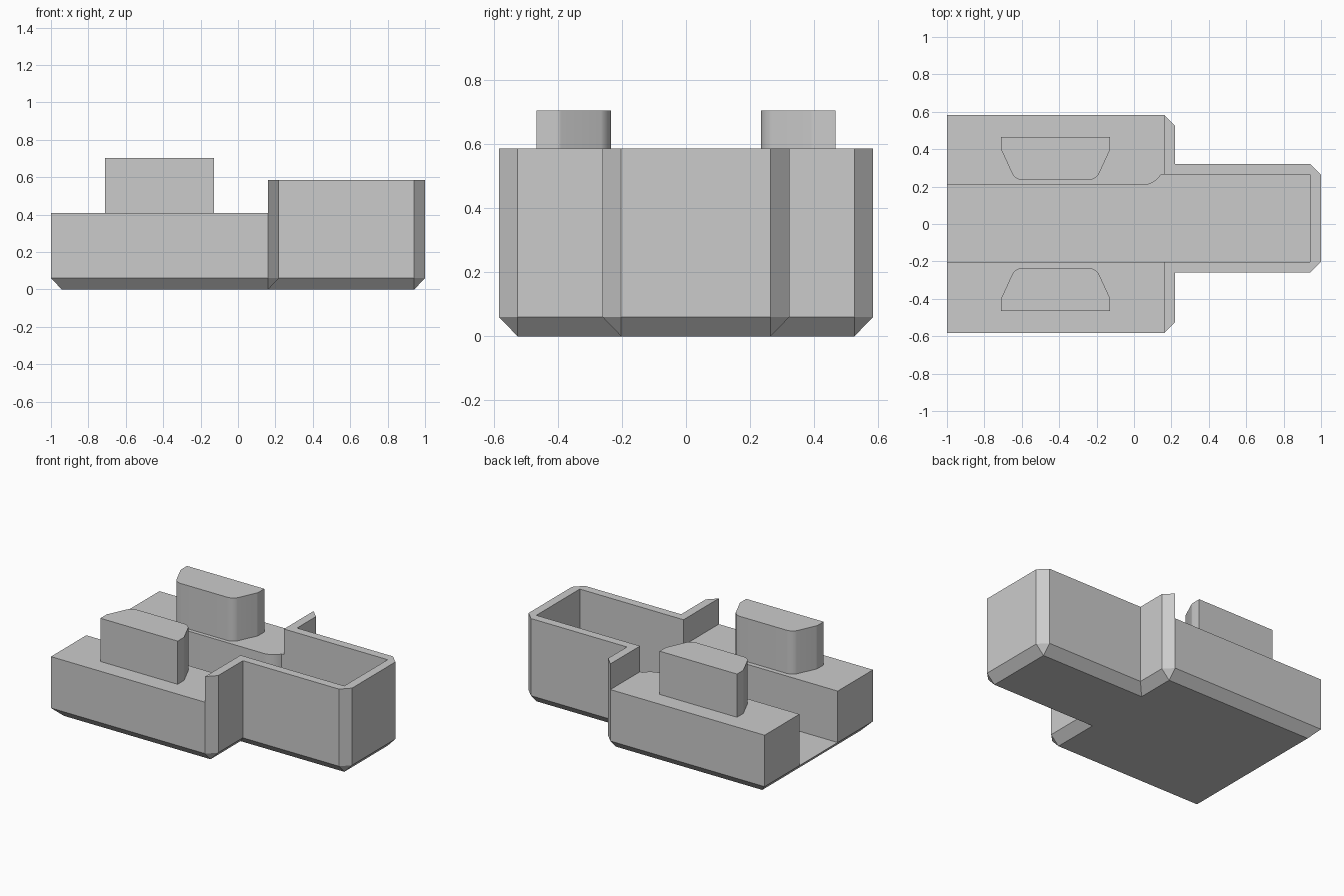
import bpy, bmesh, math

if "Cube" in bpy.data.objects:
    bpy.data.objects.remove(bpy.data.objects["Cube"])

FLOOR, DECK, RIM, PEG = 0.06, 0.41, 0.585, 0.704   # heights
C = 0.058                                          # chamfer and wall thickness

grey = bpy.data.materials.new("plain grey")
grey.use_nodes = True
grey.diffuse_color = (0.6, 0.6, 0.6, 1)
grey.node_tree.nodes["Principled BSDF"].inputs["Base Color"].default_value = (0.6, 0.6, 0.6, 1)


def loft(name, rings):
    """Solid from stacked rings of 3D points, capped at both ends."""
    bm = bmesh.new()
    loops = [[bm.verts.new(p) for p in ring] for ring in rings]
    n = len(rings[0])
    for low, high in zip(loops, loops[1:]):
        for i in range(n):
            j = (i + 1) % n
            bm.faces.new((low[i], low[j], high[j], high[i]))
    bm.faces.new(loops[0][::-1])
    bm.faces.new(loops[-1])
    bmesh.ops.remove_doubles(bm, verts=bm.verts, dist=0.0001)
    bmesh.ops.recalc_face_normals(bm, faces=bm.faces)
    mesh = bpy.data.meshes.new(name)
    bm.to_mesh(mesh)
    bm.free()
    mesh.materials.append(grey)
    obj = bpy.data.objects.new(name, mesh)
    bpy.context.collection.objects.link(obj)
    return obj


def prism(name, outline, z0, z1):
    return loft(name, [[(x, y, z) for x, y in outline] for z in (z0, z1)])


def arc(cx, cy, r, a0, a1, steps=8):
    angles = [math.radians(a0 + (a1 - a0) * i / steps) for i in range(steps + 1)]
    return [(cx + r * math.cos(a), cy + r * math.sin(a)) for a in angles]


# Stepped body: T-shaped outline, chamfered upright corners and underside
W, S, E = 0.583, 0.219, 1.0
Y0, Y1 = -0.26, 0.322
outer = [(-E, -W), (S - C, -W), (S, -W + C), (S, Y0), (E - C, Y0), (E, Y0 + C),
         (E, Y1 - C), (E - C, Y1), (S, Y1), (S, W - C), (S - C, W), (-E, W)]
shoulder, nose = S - C, E - C
half = [(-nose, -W + C), (shoulder, -W + C), (shoulder, -W + C), (shoulder, Y0 + C),
        (nose, Y0 + C), (nose, Y0 + C)]
other = [(nose, Y1 - C), (nose, Y1 - C), (shoulder, Y1 - C),
         (shoulder, W - C), (shoulder, W - C), (-nose, W - C)]
body = loft("stepped_body", [[(x, y, 0) for x, y in half + other],
                             [(x, y, FLOOR) for x, y in outer],
                             [(x, y, RIM) for x, y in outer]])

# Cutters: open channel with one rounded corner, and the space over the decks
R = 0.115
corner = [p for p in arc(0.045, 0.208 + R, R, -31, -90)]
channel = prism("channel_cutter",
                [(-1.3, -0.203), (nose, -0.203), (nose, Y1 - C), (corner[0][0], Y1 - C)]
                + corner[1:] + [(-1.3, 0.208)], FLOOR, 1)
deck = prism("deck_cutter", [(-1.3, -0.8), (shoulder, -0.8), (shoulder, 0.8), (-1.3, 0.8)],
             DECK, 1.1)
for cutter in (channel, deck):
    mod = body.modifiers.new("cut", "BOOLEAN")
    mod.operation, mod.solver, mod.object = "DIFFERENCE", "EXACT", cutter
    cutter.hide_render = True
bpy.context.view_layer.update()
cut = bpy.data.meshes.new_from_object(body.evaluated_get(bpy.context.evaluated_depsgraph_get()))
body.modifiers.clear()
body.data = cut
for cutter in (channel, deck):
    bpy.data.objects.remove(cutter)

# Pair of tapered pegs with rounded inner corners
MID, LONG, IN, OUT = -0.419, 0.291, 0.234, 0.466
r, lean = 0.07, 56
side = [(LONG, OUT)] + arc(LONG - 0.03, 0.403, 0.03, 0, lean - 90, 4)
side += arc(0.172, IN + r, r, lean - 90, -90)
outline = [(MID + x, y) for x, y in side] + [(MID - x, y) for x, y in side[::-1]]
for name, s in (("back_peg", 1), ("front_peg", -1)):
    prism(name, [(x, s * y) for x, y in outline][::s], DECK - 0.02, PEG)

# Smooth only the rounded corners
bpy.ops.object.select_all(action="DESELECT")
for obj in bpy.context.collection.objects:
    if obj.name in ("stepped_body", "back_peg", "front_peg"):
        obj.select_set(True)
        bpy.context.view_layer.objects.active = obj
bpy.ops.object.shade_smooth_by_angle(angle=math.radians(25))
